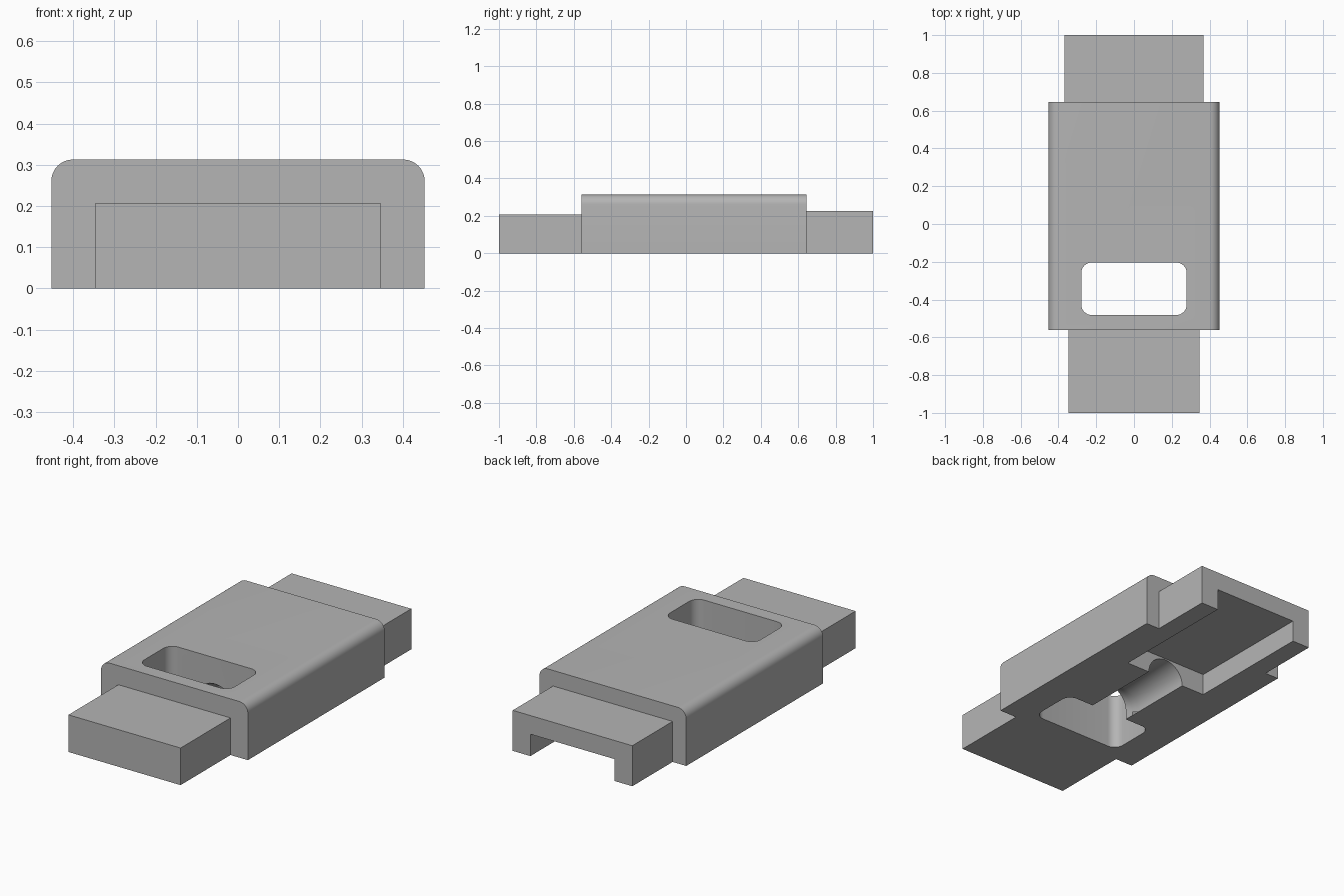
import bpy, bmesh
from math import sin, cos, pi

cube = bpy.data.objects.get("Cube")
if cube:
    bpy.data.objects.remove(cube, do_unlink=True)

grey = bpy.data.materials.new("plain_grey")
grey.use_nodes = True
colour = (0.46, 0.46, 0.46, 1)
grey.diffuse_color = colour
grey.node_tree.nodes["Principled BSDF"].inputs["Base Color"].default_value = colour


def loft(name, rings):
    """Skin a closed solid through rings with equal point counts."""
    bm = bmesh.new()
    loops = [[bm.verts.new(p) for p in ring] for ring in rings]
    n = len(loops[0])
    bm.faces.new(loops[0])
    bm.faces.new(loops[-1])
    for a, b in zip(loops, loops[1:]):
        for i in range(n):
            j = (i + 1) % n
            bm.faces.new((a[i], a[j], b[j], b[i]))
    bmesh.ops.recalc_face_normals(bm, faces=bm.faces)
    mesh = bpy.data.meshes.new(name)
    bm.to_mesh(mesh)
    bm.free()
    mesh.materials.append(grey)
    obj = bpy.data.objects.new(name, mesh)
    bpy.context.collection.objects.link(obj)
    return obj


def box(name, half_x, y0, y1, z0, z1):
    outline = [(-half_x, z0), (half_x, z0), (half_x, z1), (-half_x, z1)]
    return loft(name, [[(x, y, z) for x, z in outline] for y in (y0, y1)])


def corner(cx, cy, r, start, steps=8):
    """Quarter circle of points, counter-clockwise from a start angle."""
    return [(cx + r * cos(start + pi / 2 * i / steps),
             cy + r * sin(start + pi / 2 * i / steps)) for i in range(steps + 1)]


def combine(target, tool, operation):
    mod = target.modifiers.new(operation.lower(), 'BOOLEAN')
    mod.operation = operation
    mod.solver = 'EXACT'
    mod.object = tool
    bpy.context.view_layer.objects.active = target
    bpy.ops.object.modifier_apply(modifier=mod.name)
    bpy.data.objects.remove(tool, do_unlink=True)


# Main housing: rounded along its two long top edges
W, H, R = 0.453, 0.313, 0.052
section = ([(-W, 0), (W, 0)] + corner(W - R, H - R, R, 0)
           + corner(R - W, H - R, R, pi / 2))
housing = loft("housing", [[(x, y, z) for x, z in section] for y in (-0.56, 0.645)])

# Narrower blocks at the front and back
combine(housing, box("front_block", 0.346, -1, -0.5, 0, 0.207), 'UNION')
combine(housing, box("back_block", 0.369, 0.6, 1, 0, 0.226), 'UNION')

# Underside channel, open at the back
combine(housing, box("channel_cutter", 0.26, 0.26, 1.1, -0.1, 0.122), 'DIFFERENCE')

# Rounded window through the housing
wx, wy, cy, r = 0.279, 0.139, -0.343, 0.055
window = (corner(wx - r, cy + wy - r, r, 0) + corner(r - wx, cy + wy - r, r, pi / 2)
          + corner(r - wx, cy - wy + r, r, pi) + corner(wx - r, cy - wy + r, r, 1.5 * pi))
combine(housing, loft("window_cutter", [[(x, y, z) for x, y in window]
                                        for z in (-0.1, 0.4)]), 'DIFFERENCE')

# Round-topped groove from channel to window, rising at the window end
g = 0.115
rings = []
for y, lift in ((0.3, 0), (-0.1, 0), (-0.15, 0.022), (-0.204, 0.053), (-0.25, 0.053)):
    arch = [(-g, y, -0.1), (g, y, -0.1)]
    arch += [(g * cos(pi * i / 20), y, lift + g * sin(pi * i / 20)) for i in range(21)]
    rings.append(arch)
combine(housing, loft("groove_cutter", rings), 'DIFFERENCE')

# Smooth fillets, crisp edges
bpy.ops.object.select_all(action='DESELECT')
housing.select_set(True)
bpy.context.view_layer.objects.active = housing
bpy.ops.object.shade_smooth_by_angle(angle=pi / 6)
